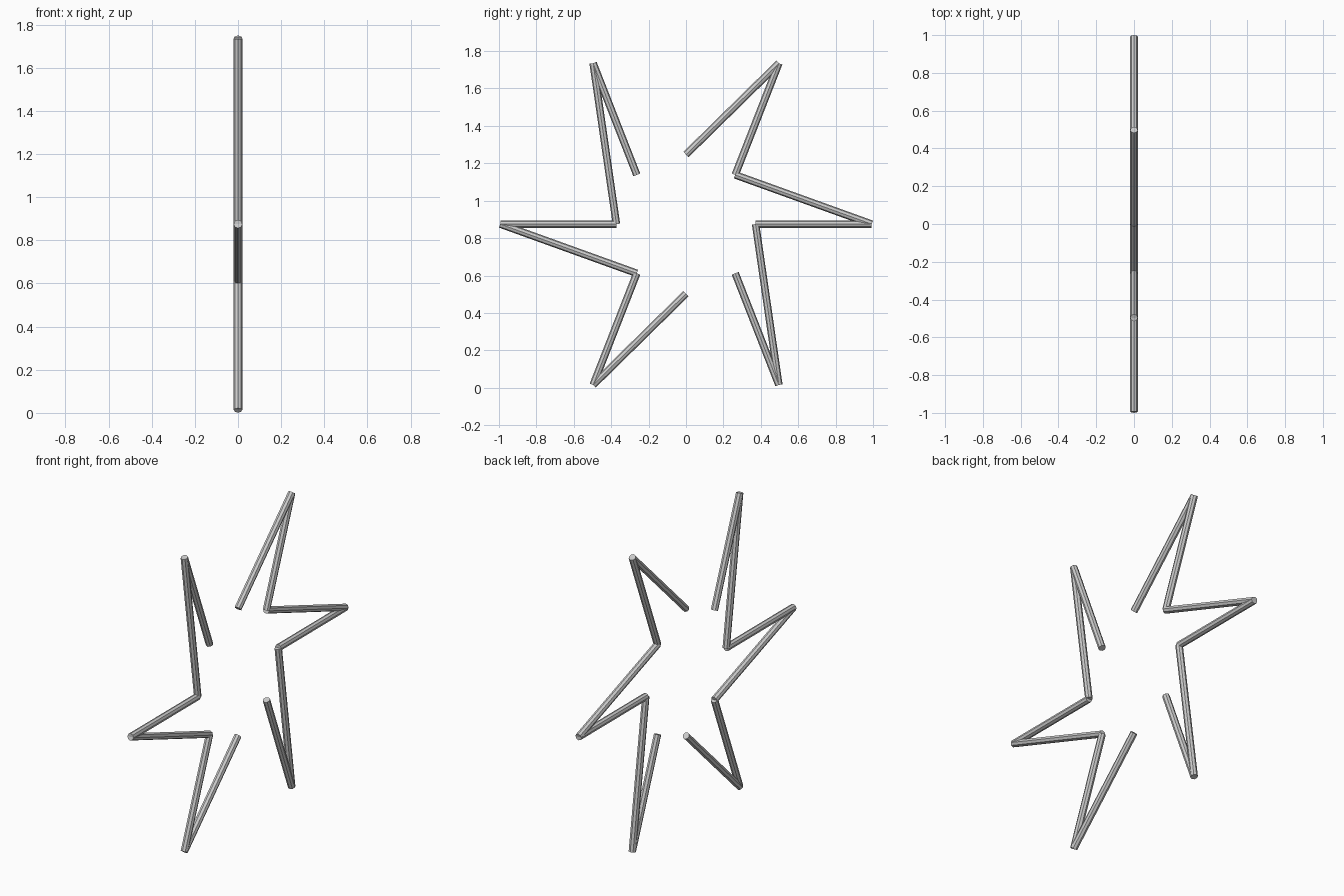
import bpy
from math import cos, sin, radians
from mathutils import Vector

cube = bpy.data.objects.get("Cube")
if cube:
    bpy.data.objects.remove(cube, do_unlink=True)

OUTER, INNER, ROD, MID = 0.993, 0.372, 0.02, 0.875

steel = bpy.data.materials.new("grey_steel")
steel.use_nodes = True
grey = (0.6, 0.6, 0.6, 1)
steel.diffuse_color = grey
steel.node_tree.nodes["Principled BSDF"].inputs["Base Color"].default_value = grey


def ring_point(radius, degrees):
    a = radians(degrees)
    return Vector((0, radius * cos(a), MID + radius * sin(a)))


def rod(name, start, end):
    axis = end - start
    bpy.ops.mesh.primitive_cylinder_add(
        vertices=8, radius=ROD, depth=axis.length, location=(start + end) / 2,
        rotation=axis.to_track_quat('Z', 'Y').to_euler())
    obj = bpy.context.object
    obj.name = name
    obj.data.materials.append(steel)


# Six star points on a ring, each joined by two rods to an eight-step inner ring;
# each half of the star uses four steps and skips the gap before its third point
for i in range(6):
    tip = ring_point(OUTER, i * 60)
    half, point = divmod(i, 3)
    first = half * 4 + (0, 1, 3)[point]
    for side, step in (("first", first), ("second", first + 1)):
        rod(f"star_point_{i + 1}_{side}_rod", ring_point(INNER, step * 45), tip)
